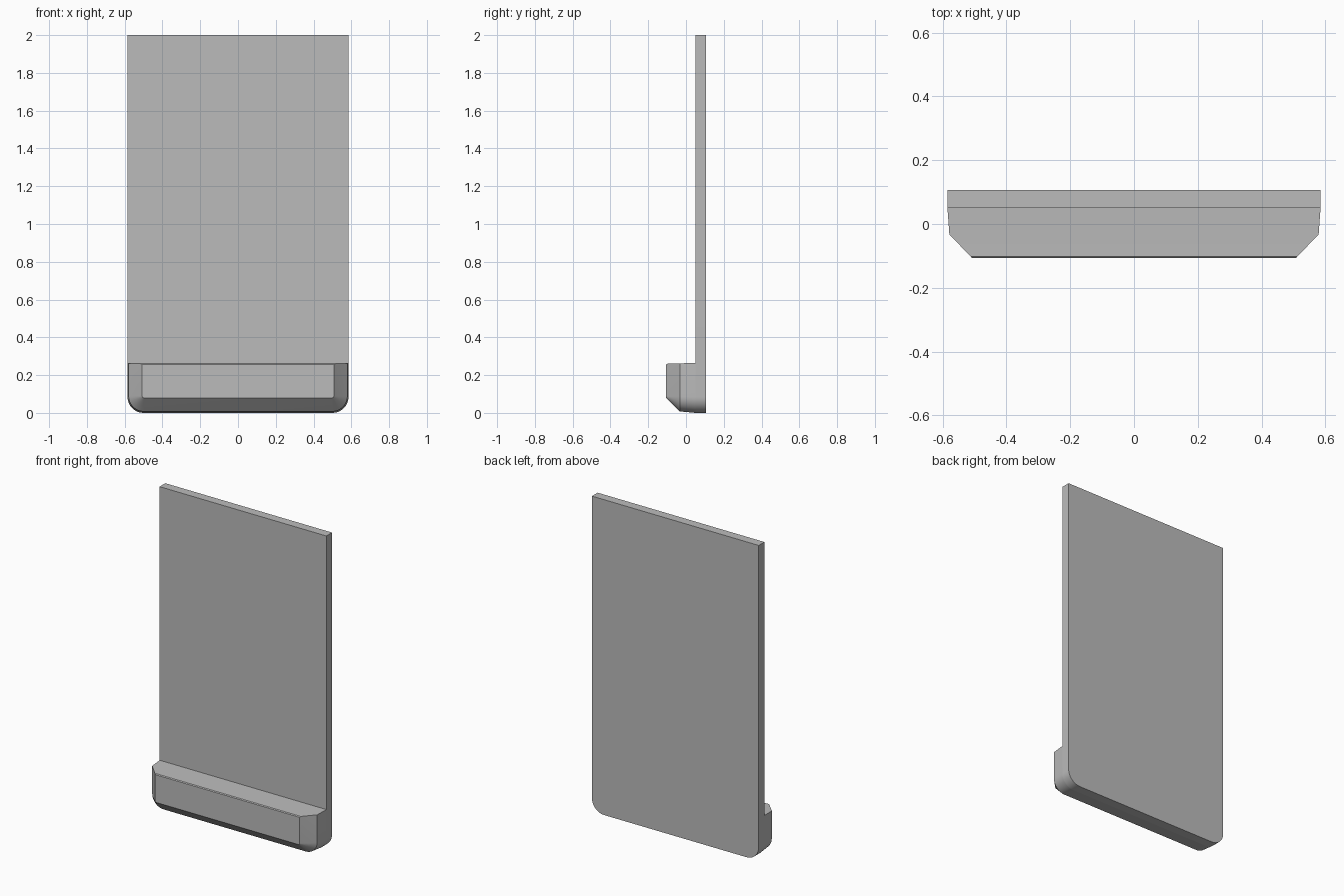
import bpy, bmesh, math

cube = bpy.data.objects.get("Cube")
if cube:
    bpy.data.objects.remove(cube)

grey = bpy.data.materials.new("plain grey")
grey.use_nodes = True
colour = (0.5, 0.5, 0.5, 1)
grey.diffuse_color = colour
grey.node_tree.nodes["Principled BSDF"].inputs["Base Color"].default_value = colour

STEPS = 10


def outline(half, bottom, radius, top):
    """Upright panel outline with rounded bottom corners, as (x, z) points."""
    left = []
    for i in range(STEPS + 1):
        a = math.pi / 2 * i / STEPS
        left.append((-half + radius * (1 - math.cos(a)),
                     bottom + radius * (1 - math.sin(a))))
    right = [(-x, z) for x, z in reversed(left)]
    return [(-half, top)] + left + right + [(half, top)]


def loft(name, sections):
    """Skin a row of outlines running from back to front."""
    bm = bmesh.new()
    rings = [[bm.verts.new((x, y, z)) for x, z in outline(*shape)]
             for y, *shape in sections]
    for a, b in zip(rings, rings[1:]):
        for i in range(len(a)):
            j = (i + 1) % len(a)
            bm.faces.new((a[i], a[j], b[j], b[i]))
    bm.faces.new(rings[0])
    bm.faces.new(rings[-1])
    bmesh.ops.recalc_face_normals(bm, faces=bm.faces)
    mesh = bpy.data.meshes.new(name)
    bm.to_mesh(mesh)
    bm.free()
    mesh.materials.append(grey)
    obj = bpy.data.objects.new(name, mesh)
    bpy.context.collection.objects.link(obj)
    bpy.ops.object.select_all(action="DESELECT")
    obj.select_set(True)
    bpy.context.view_layer.objects.active = obj
    bpy.ops.object.shade_smooth_by_angle(angle=math.radians(25))
    return obj


# Tall thin back panel: y, half width, bottom, corner radius, top
loft("back_panel", [(0.107, 0.585, 0, 0.085, 2),
                    (0.05, 0.585, 0, 0.085, 2)])

# Chamfered ledge, tapering slightly before the chamfer
loft("front_ledge", [(0.05, 0.585, 0, 0.085, 0.265),
                     (-0.033, 0.579, 0.008, 0.08, 0.262),
                     (-0.102, 0.512, 0.075, 0.014, 0.26),
                     (-0.107, 0.508, 0.08, 0.01, 0.255)])
